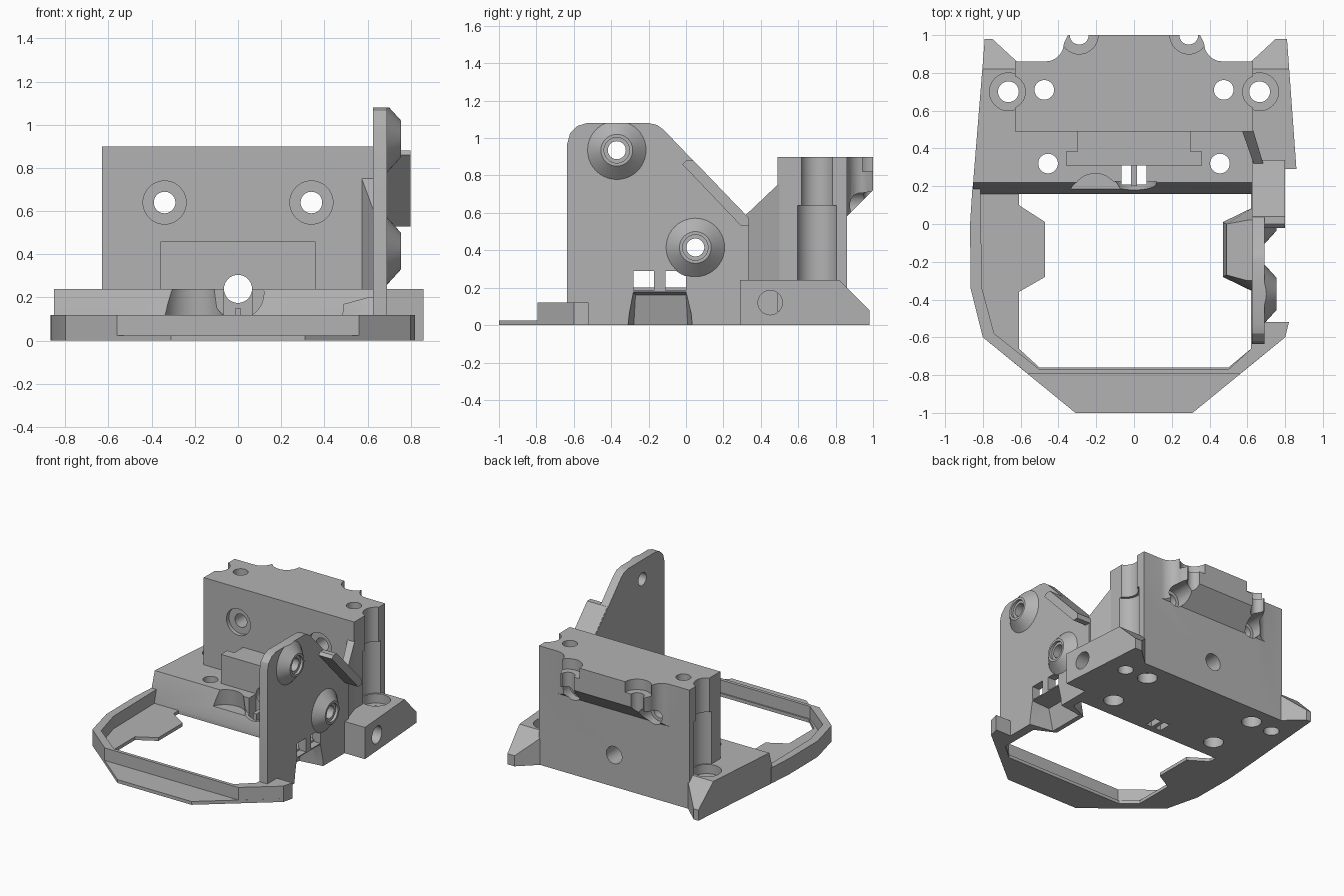
import bpy, bmesh, math
from mathutils import Matrix, Vector

if "Cube" in bpy.data.objects:
    bpy.data.objects.remove(bpy.data.objects["Cube"])

grey = bpy.data.materials.new("plain_grey")
grey.use_nodes = True
tone = (0.45, 0.45, 0.45, 1)
grey.diffuse_color = tone
grey.node_tree.nodes["Principled BSDF"].inputs["Base Color"].default_value = tone
parts = []


def finish(name, bm, keep):
    bmesh.ops.recalc_face_normals(bm, faces=bm.faces)
    mesh = bpy.data.meshes.new(name)
    bm.to_mesh(mesh)
    bm.free()
    mesh.materials.append(grey)
    ob = bpy.data.objects.new(name, mesh)
    bpy.context.scene.collection.objects.link(ob)
    if keep:
        parts.append(ob)
    else:
        ob.hide_render = True
    return ob


def place(axis, a, b, h):
    return {"X": (h, a, b), "Y": (a, h, b), "Z": (a, b, h)}[axis]


def prism(name, axis, pts, lo, hi, keep=True):
    """Extrude a flat outline along an axis."""
    bm = bmesh.new()
    face = bm.faces.new([bm.verts.new(place(axis, a, b, lo)) for a, b in pts])
    out = bmesh.ops.extrude_face_region(bm, geom=[face])
    move = Vector(place(axis, 0, 0, hi - lo))
    bmesh.ops.translate(bm, verts=[v for v in out["geom"] if isinstance(v, bmesh.types.BMVert)], vec=move)
    return finish(name, bm, keep)


def box(name, x0, x1, y0, y1, z0, z1, keep=True):
    return prism(name, "Z", [(x0, y0), (x1, y0), (x1, y1), (x0, y1)], z0, z1, keep)


def hull(name, pts, keep=True):
    bm = bmesh.new()
    for p in pts:
        bm.verts.new(p)
    bmesh.ops.convex_hull(bm, input=bm.verts)
    return finish(name, bm, keep)


def rod(name, axis, a, b, lo, hi, r, r2=None, keep=False):
    """Cylinder or cone along an axis."""
    bm = bmesh.new()
    bmesh.ops.create_cone(bm, cap_ends=True, segments=40, radius1=r,
                          radius2=r if r2 is None else r2, depth=hi - lo)
    turn = {"X": Matrix.Rotation(math.pi / 2, 4, "Y"),
            "Y": Matrix.Rotation(-math.pi / 2, 4, "X"), "Z": Matrix()}[axis]
    bmesh.ops.transform(bm, matrix=Matrix.Translation(place(axis, a, b, (lo + hi) / 2)) @ turn, verts=bm.verts)
    return finish(name, bm, keep)


def cut(target, cutter):
    mod = target.modifiers.new("cut", "BOOLEAN")
    mod.operation, mod.solver, mod.object = "DIFFERENCE", "EXACT", cutter
    deps = bpy.context.evaluated_depsgraph_get()
    mesh = bpy.data.meshes.new_from_object(target.evaluated_get(deps))
    target.modifiers.clear()
    target.data = mesh
    bpy.data.objects.remove(cutter)


def drill(targets, *args):
    for t in targets:
        cut(t, rod("drill", *args))


# Base slab with flared rear corners
base = prism("base", "Z", [(-0.855, 0.16), (-0.85, 0.24), (-0.79, 0.98), (-0.75, 0.98), (-0.62, 0.86),
                           (0.62, 0.86), (0.75, 0.98), (0.81, 0.98), (0.86, 0.29), (0.69, 0.29),
                           (0.69, 0.16)], 0, 0.24)
cut(base, prism("rear_slope", "X", [(0.82, 0.24), (0.82, 0.4), (1.1, 0.4), (1.1, -0.04)], -1, 1, False))
cut(base, prism("front_slope", "X", [(0.1, 0.03), (0.16, 0.03), (0.22, 0.24), (0.22, 0.4), (0.1, 0.4)], -1, 1, False))

# Tall block: plan outline with concave shoulders, undercut at the rear
half = [(0.63, 0.49), (0.63, 0.86), (0.47, 0.86)]
half += [(0.47 - 0.1 * math.sin(t), 0.96 - 0.1 * math.cos(t)) for t in (0.3, 0.6, 0.9, 1.2, math.pi / 2)]
half += [(0.35, 1.0)]
block = prism("tall_block", "Z", half + [(-x, y) for x, y in reversed(half)], 0.01, 0.9)
cut(block, prism("undercut", "X", [(0.86, -0.1), (0.86, 0.58), (1.0, 0.72), (1.1, 0.82), (1.1, -0.1)], -1, 1, False))

# T shaped rail in front of the block
rail = prism("front_rail", "Z", [(-0.36, 0.31), (0.36, 0.31), (0.36, 0.385), (0.3, 0.385), (0.3, 0.5),
                                 (-0.3, 0.5), (-0.3, 0.385), (-0.36, 0.385)], 0.2, 0.46)

# Screw holes, counterbores and side channels
for s in (-1, 1):
    drill([block], "Z", s * 0.665, 0.7, 0.24, 0.64, 0.11)
    drill([block], "Z", s * 0.665, 0.7, 0.63, 1.0, 0.09)
    drill([base, block], "Z", s * 0.665, 0.7, 0.17, 0.3, 0.1)
    drill([base, block], "Z", s * 0.665, 0.7, -0.1, 0.3, 0.055)
    drill([base, block], "Z", s * 0.475, 0.71, -0.1, 1.0, 0.052)
    drill([base, block], "Z", s * 0.475, 0.71, -0.1, 0.08, 0.07)
    drill([base], "Z", s * 0.455, 0.32, -0.1, 0.4, 0.052)
    drill([base], "Z", s * 0.455, 0.32, -0.1, 0.08, 0.07)
    drill([block], "Y", s * 0.34, 0.64, 0.4, 1.2, 0.05)
    drill([block], "Y", s * 0.34, 0.64, 0.4, 0.52, 0.1)
    drill([block], "Y", s * 0.34, 0.64, 0.8, 1.2, 0.075)
    drill([block], "Z", s * 0.29, 1.0, 0.6, 1.0, 0.05)
    drill([block], "Z", s * 0.29, 1.0, 0.82, 1.0, 0.1)

# Central bore, round front notch, scoop and floor pocket
drill([base, block, rail], "Y", 0, 0.24, 0.1, 1.2, 0.065)
drill([base], "Y", 0, 0.22, 0.1, 0.225, 0.12)
drill([base], "Z", -0.205, 0.14, 0.12, 0.26, 0.14, 0.125)
drill([base], "X", 0.45, 0.12, 0.55, 1.0, 0.065)
cut(base, box("pocket", -0.065, 0.065, 0.21, 0.31, -0.1, 0.4, False))
box("pocket_rib", -0.015, 0.015, 0.2, 0.32, 0.0, 0.15)

# Low front frame: thin floor and raised rim
floor = prism("frame_floor", "Z", [(-0.855, 0.18), (-0.868, 0), (-0.865, -0.34), (-0.8, -0.6), (-0.31, -1),
                                   (0.31, -1), (0.8, -0.6), (0.82, -0.52), (0.69, -0.52), (0.69, 0.18)], 0, 0.025)
cut(floor, prism("opening", "Z", [(-0.61, 0.16), (-0.61, 0.1), (-0.47, 0.01), (-0.47, -0.28), (-0.61, -0.36),
                                  (-0.61, -0.66), (-0.5, -0.76), (0.5, -0.76), (0.62, -0.66),
                                  (0.62, 0.16)], -0.1, 0.1, False))
rim = prism("frame_rim", "Z", [(-0.855, 0.2), (-0.868, 0), (-0.865, -0.34), (-0.8, -0.6), (-0.56, -0.795),
                               (0.56, -0.795), (0.8, -0.6), (0.82, -0.52), (0.63, -0.52), (0.63, 0.2)], 0.005, 0.12)
cut(rim, prism("rim_inside", "Z", [(-0.815, 0.3), (-0.805, -0.34), (-0.74, -0.58), (-0.5, -0.77), (0.5, -0.77),
                                   (0.62, -0.66), (0.62, -0.5), (0.7, -0.5), (0.7, 0.3)], -0.1, 0.3, False))

# Upright side plate with sloped rear edge
plate = prism("side_plate", "X", [(-0.635, 0.02), (-0.635, 0.97), (-0.62, 1.025), (-0.58, 1.065), (-0.53, 1.08),
                                  (-0.2, 1.08), (-0.155, 1.07), (-0.12, 1.045), (0.335, 0.57),
                                  (0.335, 0.01), (-0.3, 0.01)], 0.625, 0.69)

# Sloped lip on the plate's rear edge
prism("plate_lip", "X", [(-0.02, 0.86), (0.0, 0.88), (0.04, 0.88), (0.338, 0.57), (0.338, 0.53), (0.295, 0.53)], 0.63, 0.8)

# Conical screw bosses on the plate
for i, (y, z) in enumerate([(-0.37, 0.935), (0.05, 0.415)]):
    boss = rod("screw_boss_%d" % i, "X", y, z, 0.685, 0.755, 0.162, 0.085, True)
    cut(boss, box("boss_trim", 0.6, 0.9, -1, 1, 1.08, 1.3, False))
    drill([boss, plate], "X", y, z, 0.5, 0.9, 0.048)
    drill([boss], "X", y, z, 0.735, 0.9, 0.068)

# Diagonal brace between plate and block
hull("corner_brace", [(x, y, z) for x, y, top in
                      [(0.57, 0.5, 0.76), (0.63, 0.5, 0.76), (0.69, 0.3, 0.57), (0.64, 0.3, 0.57)]
                      for z in (0.2, top)])

# Hollow tray bulging inward through the plate
tray = hull("side_tray", [(0.635, 0.09, 0.0), (0.635, -0.36, 0.0), (0.47, 0.01, 0.0), (0.47, -0.28, 0.0),
                          (0.49, 0.0, 0.17), (0.49, -0.27, 0.17), (0.6, 0.02, 0.2), (0.6, -0.3, 0.2),
                          (0.635, 0.02, 0.2), (0.635, -0.3, 0.2)])
for part in (tray, plate, floor):
    cut(part, hull("tray_hollow", [(x, y, z) for x, z, y0, y1 in
                                   [(0.5, -0.02, -0.28, 0.01), (0.55, 0.11, -0.27, 0), (0.55, 0.16, -0.27, 0),
                                    (0.8, 0.19, -0.29, 0), (0.8, -0.02, -0.33, 0.05)]
                                   for y in (y0, y1)], False))
for y in (-0.28, -0.11):
    cut(plate, box("window", 0.5, 0.8, y, y + 0.11, 0.185, 0.29, False))

# Shading
bpy.ops.object.select_all(action="DESELECT")
for ob in parts:
    ob.select_set(True)
bpy.context.view_layer.objects.active = parts[0]
bpy.ops.object.shade_smooth_by_angle(angle=math.radians(25))
